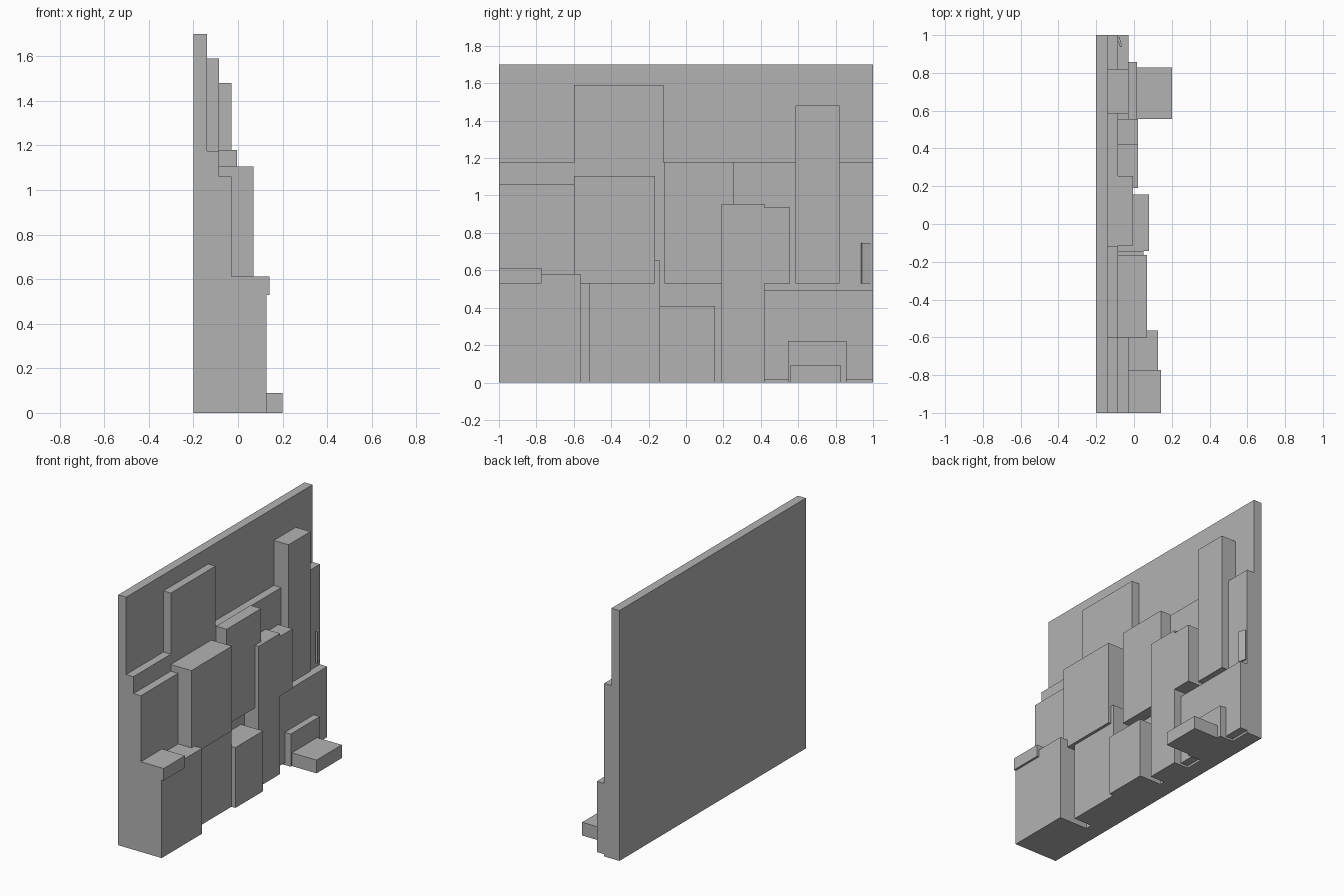
import bpy
import bmesh
from mathutils import Matrix, Vector

if "Cube" in bpy.data.objects:
    bpy.data.objects.remove(bpy.data.objects["Cube"])

# Single stone-grey material
grey = bpy.data.materials.new("stone_grey")
grey.use_nodes = True
colour = (0.45, 0.45, 0.45, 1)
grey.diffuse_color = colour
grey.node_tree.nodes["Principled BSDF"].inputs["Base Color"].default_value = colour

BACK = -0.2     # rear of the wall
WALL = -0.14    # face of the upper wall
BASE = -0.085   # face of the thicker lower wall


def block(name, x, y, z, turn=0):
    """Box between the given (low, high) limits, turned about z."""
    low, high = (Vector(p) for p in zip(x, y, z))
    bm = bmesh.new()
    bmesh.ops.create_cube(bm, size=1, matrix=Matrix.Diagonal((*(high - low), 1)))
    mesh = bpy.data.meshes.new(name)
    bm.to_mesh(mesh)
    bm.free()
    mesh.materials.append(grey)
    obj = bpy.data.objects.new(name, mesh)
    obj.location = (low + high) / 2
    obj.rotation_euler.z = turn
    bpy.context.collection.objects.link(obj)
    return obj


# Wall in two thicknesses
block("back_panel", (BACK, WALL), (-1, 1), (0, 1.7))
block("lower_panel", (WALL, BASE), (-1, 1), (0, 1.175))
block("upper_panel", (WALL, BASE), (-0.6, -0.12), (1.175, 1.59))

# Upper relief blocks
block("side_step", (BASE, -0.03), (-1, -0.6), (0.58, 1.06))
block("large_block", (BASE, 0.07), (-0.6, -0.165), (0.53, 1.105))
block("middle_block", (BASE, -0.005), (-0.115, 0.255), (0.53, 1.18))
block("tower_block", (WALL, -0.03), (0.585, 0.82), (0.53, 1.48))
block("hanging_block", (BASE, 0.022), (0.42, 0.555), (0.53, 0.935))

# Lower relief blocks
block("corner_block", (BASE, 0.127), (-1, -0.565), (0, 0.58))
block("corner_lip", (-0.03, 0.142), (-1, -0.772), (0.53, 0.612))
block("recessed_block", (BASE, 0.05), (-0.518, -0.142), (0, 0.655))
block("short_block", (BASE, 0.08), (-0.142, 0.155), (0, 0.41))
block("tall_block", (BASE, 0.022), (0.19, 0.42), (0, 0.955))
block("wide_block", (BASE, -0.03), (0.42, 1), (0.015, 0.495))

# Step, foot shelf and slim latch
block("step_block", (BASE, 0.015), (0.545, 0.857), (0, 0.222))
block("foot_shelf", (0.015, 0.2), (0.557, 0.828), (0, 0.09))
block("latch_plate", (-0.082, -0.07), (0.937, 0.99), (0.53, 0.745), turn=0.3)
